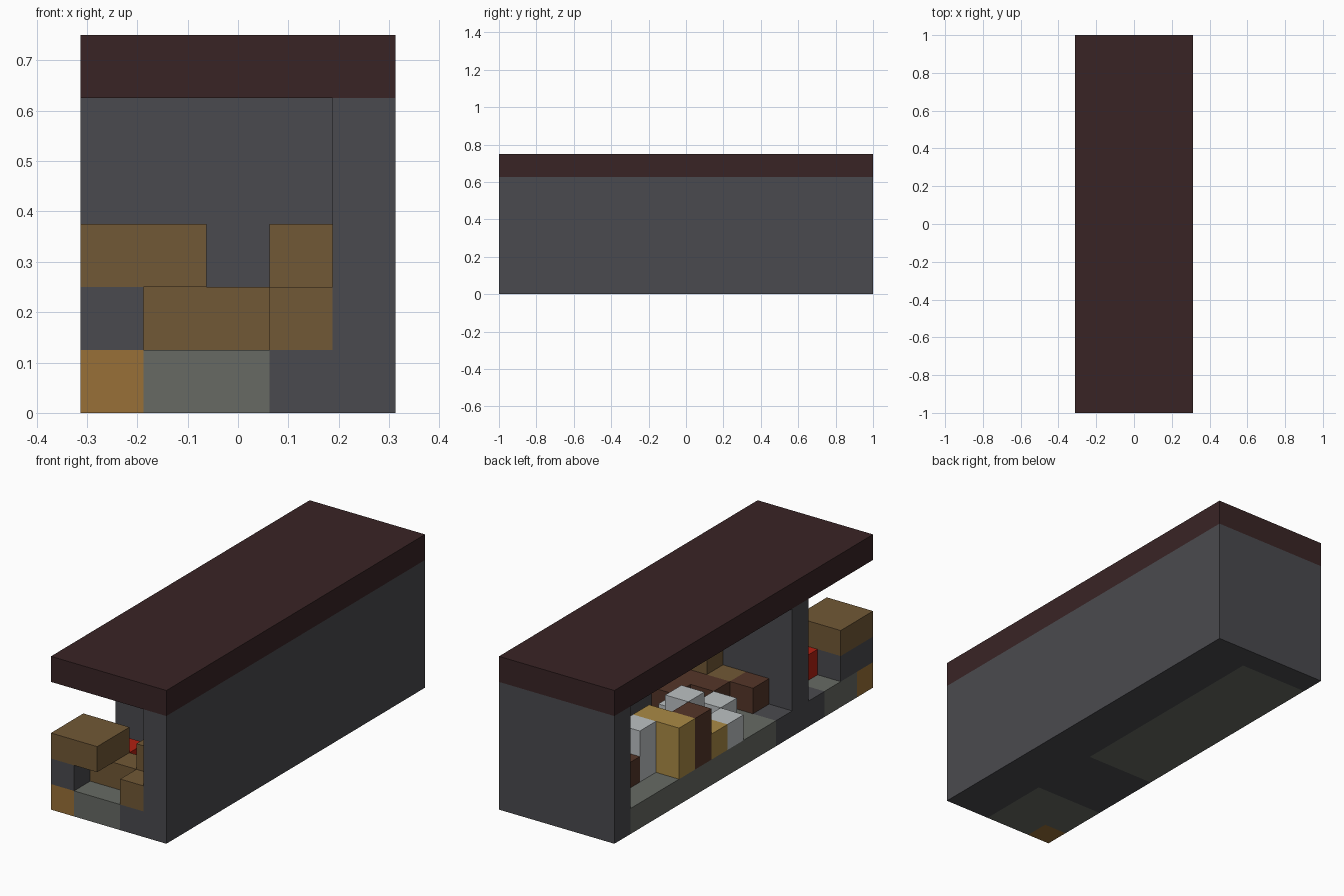
import bpy
import bmesh
from mathutils import Vector

cube = bpy.data.objects.get("Cube")
if cube:
    bpy.data.objects.remove(cube, do_unlink=True)

UNIT = 0.125                        # one block
ORIGIN = Vector((-2.5, -8, 0))      # front corner of the open side, in blocks


def linear(c):
    c /= 255
    return c / 12.92 if c <= 0.04045 else ((c + 0.055) / 1.055) ** 2.4


def material(name, r, g, b):
    mat = bpy.data.materials.new(name)
    mat.use_nodes = True
    colour = (linear(r), linear(g), linear(b), 1)
    mat.diffuse_color = colour
    bsdf = mat.node_tree.nodes["Principled BSDF"]
    bsdf.inputs["Base Color"].default_value = colour
    bsdf.inputs["Roughness"].default_value = 0.9
    return mat


slate = material("slate_grey", 74, 74, 78)
maroon = material("dark_maroon", 57, 36, 37)
stone = material("stone_grey", 103, 106, 100)
wood = material("crate_wood", 113, 88, 54)
ochre = material("ochre", 152, 112, 55)
brown = material("dark_brown", 85, 54, 41)
yellow = material("straw_yellow", 170, 138, 69)
white = material("pale_grey", 188, 193, 195)
red = material("red", 178, 32, 18)


def block(name, mat, corner, size=(1, 1, 1)):
    """Box from a block-grid corner and a size in blocks."""
    bm = bmesh.new()
    bmesh.ops.create_cube(bm, size=1)
    size = Vector(size)
    centre = Vector(corner) + size / 2 + ORIGIN
    for v in bm.verts:
        v.co = (v.co * size + centre) * UNIT
    mesh = bpy.data.meshes.new(name)
    bm.to_mesh(mesh)
    bm.free()
    mesh.materials.append(mat)
    obj = bpy.data.objects.new(name, mesh)
    bpy.context.collection.objects.link(obj)
    return obj


# Shell: roof, long side wall, end wall and partition
block("roof", maroon, (0, 0, 5), (5, 16, 1))
block("side_wall", slate, (4, 0, 0), (1, 16, 5))
block("back_wall", slate, (0, 15, 0), (4, 1, 5))
block("partition_wall", slate, (0, 4, 1), (4, 1, 4))

# Floor
block("floor_border_front", slate, (3, 0, 0), (1, 3, 1))
block("floor_border_back", slate, (3, 6, 0), (1, 9, 1))
block("floor_threshold", slate, (0, 3, 0), (4, 3, 1))
block("porch_floor", stone, (1, 0, 0), (2, 3, 1))
block("porch_floor_edge", stone, (0, 1, 0), (1, 2, 1))
block("corner_stone", ochre, (0, 0, 0))
block("room_floor", stone, (0, 6, 0), (3, 9, 1))

# Front porch goods
block("porch_stand", slate, (0, 0, 1), (1, 2, 1))
block("porch_large_crate", wood, (0, 0, 2), (2, 2, 1))
block("porch_wide_crate", wood, (1, 1, 1), (2, 1, 1))
block("porch_small_crate", wood, (3, 0, 1))
block("porch_tall_crate", wood, (3, 1, 1), (1, 1, 2))
block("porch_red_box", red, (1, 2, 1))

# Stacked goods in the back room: material, column x, y, height
stacks = [
    (brown, 1, 13, 1), (white, 1, 12, 2), (yellow, 1, 11, 2),
    (yellow, 0, 11, 2), (brown, 0, 10, 2), (yellow, 0, 9, 1),
    (white, 1, 9, 2), (white, 0, 8, 1), (white, 2, 8, 1),
    (white, 1, 7, 1), (brown, 3, 7, 1), (brown, 3, 6, 1),
    (brown, 2, 6, 1), (brown, 1, 5, 1), (wood, 2, 5, 1),
    (wood, 3, 5, 2),
]
for i, (mat, x, y, height) in enumerate(stacks, 1):
    block(f"room_box_{i}", mat, (x, y, 1), (1, 1, height))
